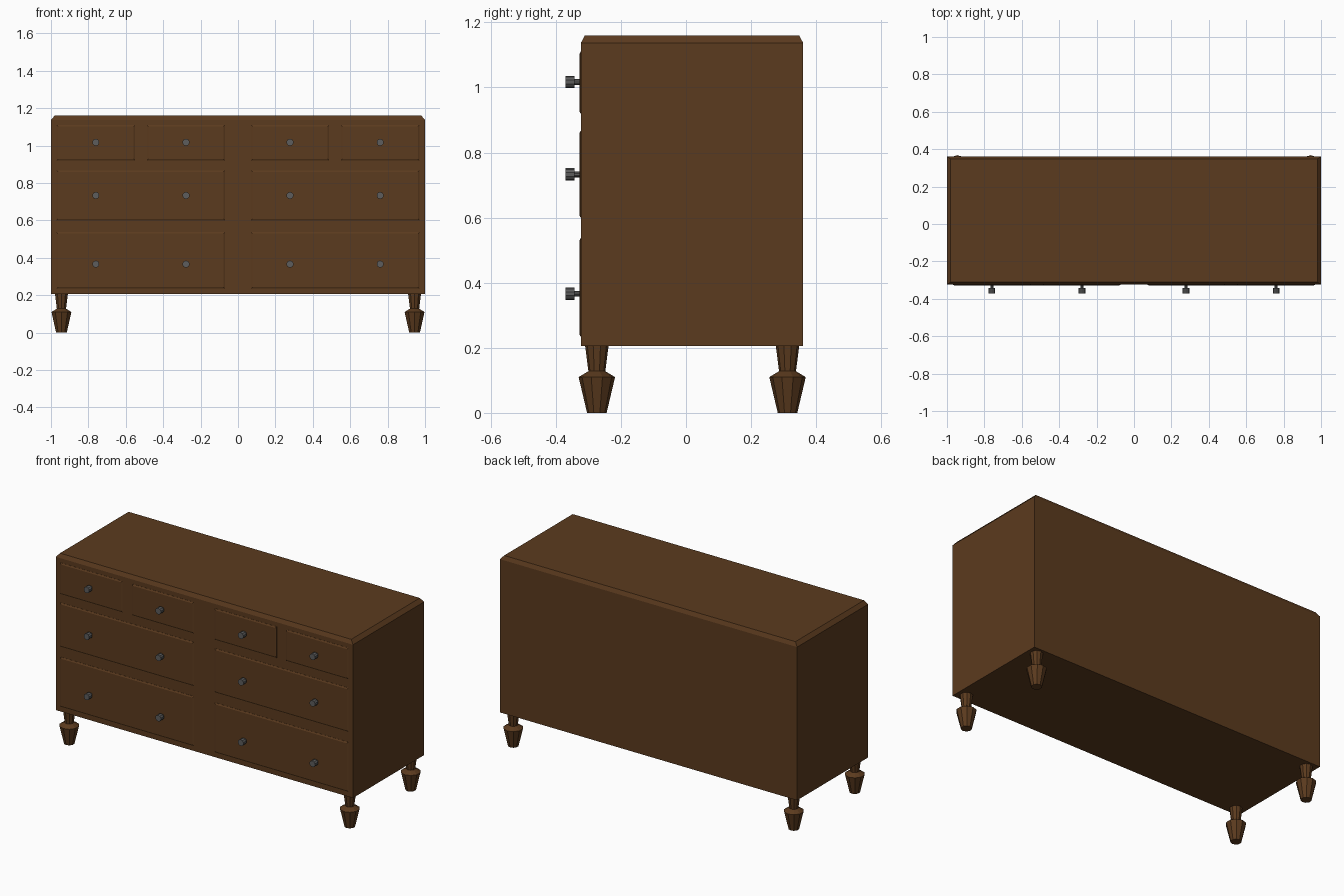
import bpy, bmesh, math
from mathutils import Matrix

if "Cube" in bpy.data.objects:
    bpy.data.objects.remove(bpy.data.objects["Cube"])


def material(name, rgb):
    m = bpy.data.materials.new(name)
    m.diffuse_color = (*rgb, 1)
    m.use_nodes = True
    m.node_tree.nodes["Principled BSDF"].inputs["Base Color"].default_value = m.diffuse_color
    return m


wood = material("dark_wood", (0.105, 0.043, 0.013))
metal = material("dark_metal", (0.11, 0.11, 0.11))


def finish(name, bm, mat):
    bmesh.ops.recalc_face_normals(bm, faces=bm.faces)
    me = bpy.data.meshes.new(name)
    bm.to_mesh(me)
    bm.free()
    me.materials.append(mat)
    ob = bpy.data.objects.new(name, me)
    bpy.context.collection.objects.link(ob)
    return ob


def loft(name, rings, mat):
    """Skin a stack of point rings and cap both ends."""
    bm = bmesh.new()
    loops = [[bm.verts.new(p) for p in ring] for ring in rings]
    n = len(loops[0])
    for a, b in zip(loops, loops[1:]):
        for i in range(n):
            j = (i + 1) % n
            bm.faces.new((a[i], a[j], b[j], b[i]))
    bm.faces.new(loops[0][::-1])
    bm.faces.new(loops[-1])
    return finish(name, bm, mat)


def turned(name, profile, sides, matrix, mat):
    """Faceted turned part from (radius, height) pairs."""
    angles = [2 * math.pi * (i + 0.5) / sides for i in range(sides)]
    rings = [[matrix @ Matrix.Translation((r * math.cos(a), r * math.sin(a), h)).to_translation()
              for a in angles] for r, h in profile]
    return loft(name, rings, mat)


# Cabinet body with chamfered top edge
Y0, Y1 = -0.323, 0.36


def rect(dx, dy, z):
    return [(-1 + dx, Y0 + dy, z), (1 - dx, Y0 + dy, z), (1 - dx, Y1 - dy, z), (-1 + dx, Y1 - dy, z)]


loft("cabinet_body", [rect(0, 0, 0.205), rect(0, 0, 1.137), rect(0.02, 0.012, 1.16)], wood)


# Drawer fronts, slightly raised with bevelled rims
def drawer(name, x0, x1, z0, z1):
    def ring(i, y):
        return [(x0 + i, y, z0 + i), (x1 - i, y, z0 + i), (x1 - i, y, z1 - i), (x0 + i, y, z1 - i)]
    loft(name, [ring(0, Y0 + 0.01), ring(0, Y0 - 0.001), ring(0.008, Y0 - 0.005)], wood)


# Knob: thin stem and wider round head, pointing to the front
def knob(name, x, z):
    m = Matrix.Translation((x, Y0, z)) @ Matrix.Rotation(math.pi / 2, 4, 'X')
    turned(name, [(0.009, -0.005), (0.009, 0.019), (0.019, 0.019), (0.019, 0.048)], 10, m, metal)


for side, s in (("left", -1), ("right", 1)):
    for part, a, b, z0, z1 in (("top_inner", 0.07, 0.487, 0.92, 1.11), ("top_outer", 0.55, 0.97, 0.92, 1.11),
                               ("middle", 0.07, 0.97, 0.60, 0.867), ("bottom", 0.07, 0.97, 0.235, 0.537)):
        x0, x1 = sorted((s * a, s * b))
        drawer(f"{side}_{part}_drawer", x0, x1, z0, z1)
    for row, z in (("top", 1.017), ("middle", 0.733), ("bottom", 0.366)):
        knob(f"{side}_{row}_inner_knob", s * 0.278, z)
        knob(f"{side}_{row}_outer_knob", s * 0.76, z)

    # Turned feet
    for end, y in (("front", -0.274), ("back", 0.312)):
        turned(f"{side}_{end}_foot",
               [(0.03, 0), (0.056, 0.11), (0.026, 0.128), (0.036, 0.206)],
               10, Matrix.Translation((s * 0.944, y, 0)), wood)
